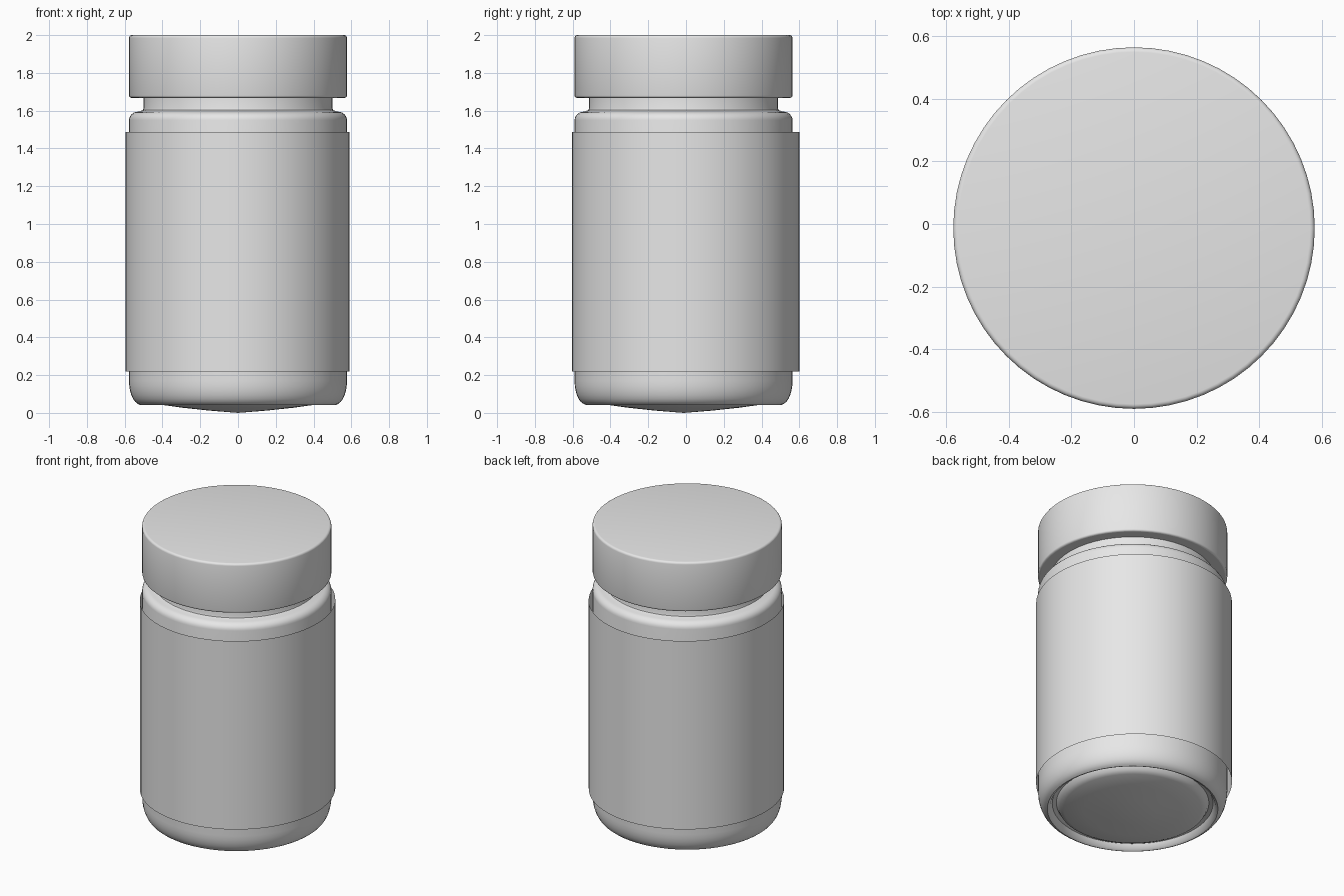
import bpy
import math
from math import radians

SEGMENTS = 64

if "Cube" in bpy.data.objects:
    bpy.data.objects.remove(bpy.data.objects["Cube"], do_unlink=True)

# One plain grey for the whole jar
grey = bpy.data.materials.new("light_grey")
grey.use_nodes = True
colour = (0.8, 0.8, 0.8, 1)
grey.diffuse_color = colour
grey.node_tree.nodes["Principled BSDF"].inputs["Base Color"].default_value = colour


def lathe(name, profile, centre, scale=(1, 1), sharp=35):
    """Spin a (radius, height) profile, listed from bottom to top, around z."""
    verts, rings, faces = [], [], []
    for r, z in profile:
        start = len(verts)
        if r == 0:
            verts.append((0, 0, z))
            rings.append([start] * SEGMENTS)
        else:
            for i in range(SEGMENTS):
                a = 2 * math.pi * i / SEGMENTS
                verts.append((r * math.cos(a) * scale[0], r * math.sin(a) * scale[1], z))
            rings.append(list(range(start, start + SEGMENTS)))
    for low, high in zip(rings, rings[1:]):
        for i in range(SEGMENTS):
            j = (i + 1) % SEGMENTS
            loop = [low[i], low[j], high[j], high[i]]
            faces.append(list(dict.fromkeys(loop)))
    mesh = bpy.data.meshes.new(name)
    mesh.from_pydata(verts, [], faces)
    mesh.materials.append(grey)
    obj = bpy.data.objects.new(name, mesh)
    obj.location = (centre[0], centre[1], 0)
    bpy.context.collection.objects.link(obj)
    bpy.ops.object.select_all(action="DESELECT")
    obj.select_set(True)
    bpy.context.view_layer.objects.active = obj
    bpy.ops.object.shade_smooth_by_angle(angle=radians(sharp))
    return obj


def arc(r, z, radius_r, radius_z, start, end, steps=6):
    """Quarter-round points for a profile corner."""
    angles = [radians(start + (end - start) * i / steps) for i in range(steps + 1)]
    return [(r + radius_r * math.cos(a), z + radius_z * math.sin(a)) for a in angles]


AXIS = (0, -0.013)

# Jar body: bulging base, recessed foot groove, rounded shoulder and neck
base = [(0, 0), (0.15, 0.012), (0.3, 0.028), (0.42, 0.045), (0.45, 0.058),
        (0.465, 0.085), (0.49, 0.08), (0.505, 0.05), (0.52, 0.043)]
heel = arc(0.517, 0.17, 0.06, 0.125, -75, 0)
shoulder = arc(0.527, 1.55, 0.05, 0.045, 0, 90)
neck = [(0.503, 1.603), (0.5, 1.615), (0.5, 1.69)]
lathe("jar_body", base + heel + shoulder + neck, AXIS, sharp=50)

# Screw cap with softened rims
cap = ([(0, 1.67), (0.565, 1.668)] + arc(0.565, 1.68, 0.012, 0.012, -90, 0, 3)
       + arc(0.562, 1.985, 0.015, 0.015, 0, 90, 4) + [(0, 2)])
lathe("cap", cap, AXIS)

# Thin open label sleeve, slightly deeper than wide
lathe("label_sleeve", [(1, 0.22), (1, 1.487)], (-0.002, -0.002), (0.593, 0.602))
